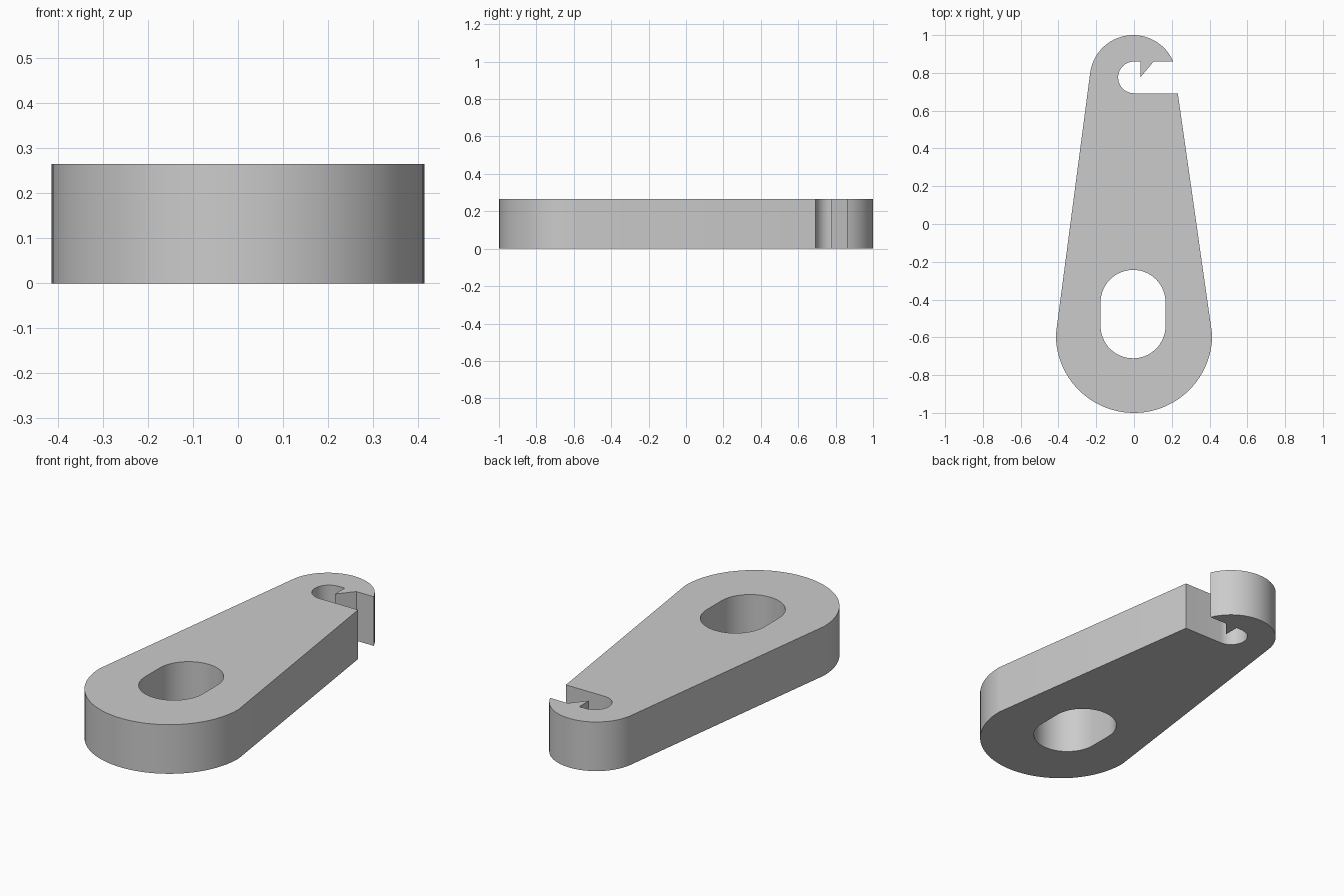
import bpy
import bmesh
from math import cos, sin, radians
from mathutils import Vector

THICKNESS = 0.265

cube = bpy.data.objects.get("Cube")
if cube:
    bpy.data.objects.remove(cube, do_unlink=True)


def arc(cx, cy, r, start, end, steps):
    """Points along a circular arc, angles in degrees."""
    angles = [radians(start + (end - start) * i / steps) for i in range(steps + 1)]
    return [(cx + r * cos(a), cy + r * sin(a)) for a in angles]


# Outer outline: wide rounded end, tapered sides, narrow hooked end
outline = arc(0, -0.586, 0.414, 180, 360, 48)
outline += [(0.232, 0.692)]                        # lower lip of the slot
outline += arc(0, 0.776, 0.084, 270, 90, 24)       # round seat of the slot
outline += [(0.034, 0.86), (0.034, 0.777), (0.104, 0.86)]  # retaining barb
outline += arc(-0.004, 0.77, 0.23, 23, 172.5, 40)  # hook tip and nose

# Elongated hole in the wide end
hole = arc(-0.005, -0.415, 0.172, 0, 180, 32)
hole += arc(-0.005, -0.539, 0.172, 180, 360, 32)

# Fill the profile and extrude it to full thickness
bm = bmesh.new()
for loop in (outline, hole):
    verts = [bm.verts.new((x, y, 0)) for x, y in loop]
    for a, b in zip(verts, verts[1:] + verts[:1]):
        bm.edges.new((a, b))
bmesh.ops.triangle_fill(bm, use_beauty=True, use_dissolve=False,
                        edges=bm.edges[:], normal=Vector((0, 0, 1)))
result = bmesh.ops.extrude_face_region(bm, geom=bm.faces[:], use_keep_orig=True)
top = [g for g in result["geom"] if isinstance(g, bmesh.types.BMVert)]
bmesh.ops.translate(bm, verts=top, vec=(0, 0, THICKNESS))
bmesh.ops.recalc_face_normals(bm, faces=bm.faces[:])

mesh = bpy.data.meshes.new("hook_plate")
bm.to_mesh(mesh)
bm.free()
plate = bpy.data.objects.new("hook_plate", mesh)
bpy.context.collection.objects.link(plate)

# Plain grey material
grey = bpy.data.materials.new("plain_grey")
grey.use_nodes = True
colour = (0.6, 0.6, 0.6, 1)
grey.diffuse_color = colour
grey.node_tree.nodes["Principled BSDF"].inputs["Base Color"].default_value = colour
mesh.materials.append(grey)

# Smooth curved walls, crisp rims and corners
bpy.ops.object.select_all(action="DESELECT")
plate.select_set(True)
bpy.context.view_layer.objects.active = plate
bpy.ops.object.shade_smooth_by_angle(angle=radians(30))
